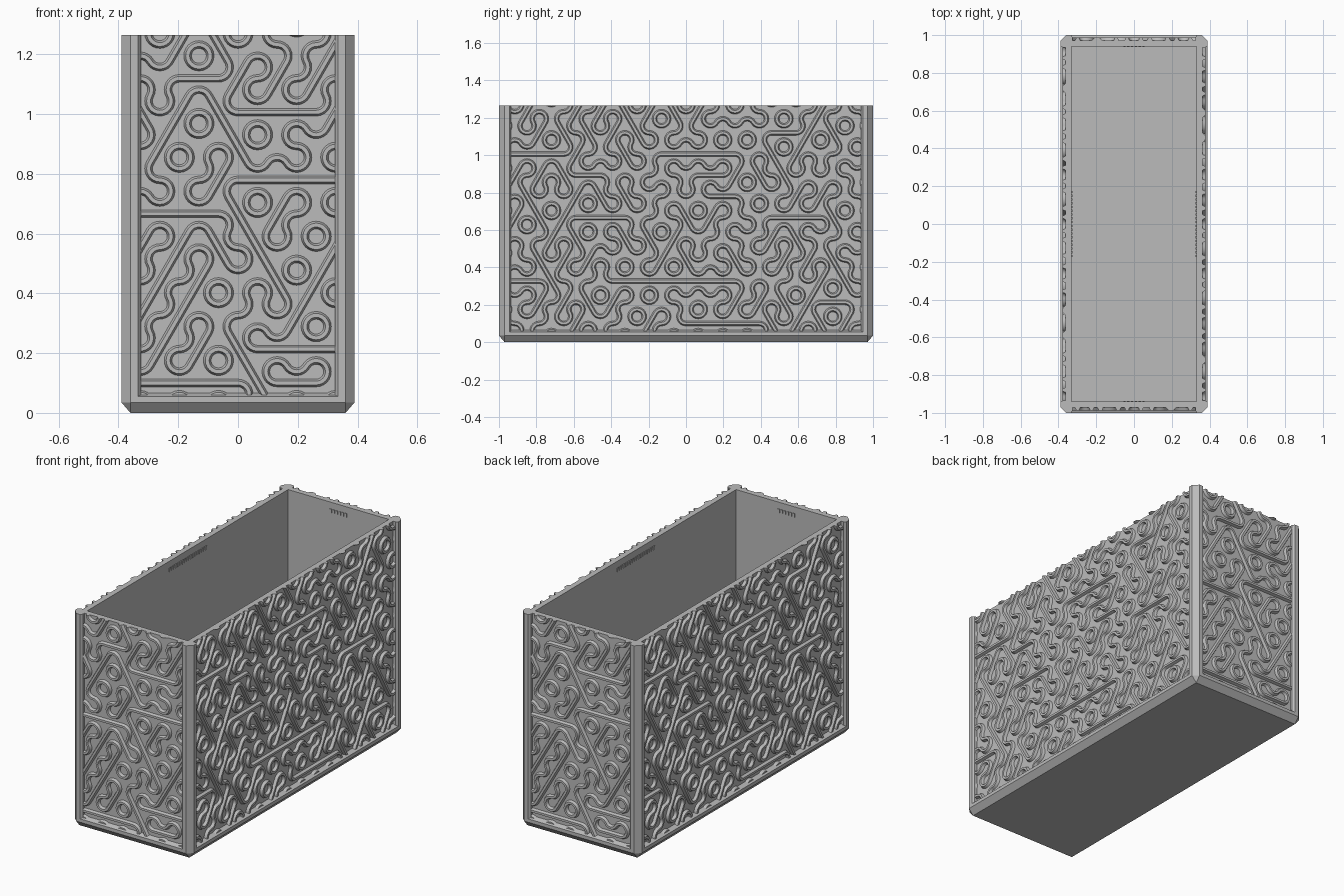
import bpy, bmesh, math, random
from mathutils import Vector, Matrix

random.seed(4)
if "Cube" in bpy.data.objects:
    bpy.data.objects.remove(bpy.data.objects["Cube"])

TOP = 1.265                      # rim height
PX, PY = 0.362, 0.972            # outer faces of the recessed panels
IX, IY = 0.33, 0.94              # inner faces of the walls
SIDE = 0.0755                    # hexagon side of the maze relief
WIDE, ROW = SIDE * math.sqrt(3), SIDE * 1.5
FIRST_ROW = 0.1

grey = bpy.data.materials.new("warm_grey")
grey.use_nodes = True
colour = (0.5, 0.5, 0.5, 1)
grey.diffuse_color = colour
grey.node_tree.nodes["Principled BSDF"].inputs["Base Color"].default_value = colour


def finish(bm, name, smooth=False):
    bmesh.ops.recalc_face_normals(bm, faces=bm.faces[:])
    mesh = bpy.data.meshes.new(name)
    bm.to_mesh(mesh)
    bm.free()
    mesh.materials.append(grey)
    obj = bpy.data.objects.new(name, mesh)
    bpy.context.collection.objects.link(obj)
    if smooth:
        bpy.ops.object.select_all(action='DESELECT')
        obj.select_set(True)
        bpy.context.view_layer.objects.active = obj
        bpy.ops.object.shade_smooth_by_angle(angle=math.radians(30))
    return obj


def ring(bm, hx, hy, cut, z):
    """Rectangle with cut corners, eight points."""
    pts = []
    for sx, sy in ((1, 1), (-1, 1), (-1, -1), (1, -1)):
        pair = [(sx * hx, sy * (hy - cut)), (sx * (hx - cut), sy * hy)]
        pts += pair if sx * sy > 0 else pair[::-1]
    return [bm.verts.new((x, y, z)) for x, y in pts]


# Open box: chamfered foot rail, recessed walls, cavity and floor
bm = bmesh.new()
rings = [ring(bm, *r) for r in (
    (0.36, 0.97, 0, 0), (0.39, 1, 0.03, 0.035), (0.39, 1, 0.03, 0.055),
    (PX, PY, 0, 0.066), (PX, PY, 0, TOP), (IX, IY, 0, TOP), (IX, IY, 0, 0.04))]
for low, high in zip(rings, rings[1:]):
    for i in range(8):
        j = (i + 1) % 8
        bm.faces.new((low[i], low[j], high[j], high[i]))
bm.faces.new(rings[0])
bm.faces.new(rings[-1])
bmesh.ops.remove_doubles(bm, verts=bm.verts[:], dist=0.0001)
bmesh.ops.dissolve_degenerate(bm, edges=bm.edges[:], dist=0.0001)
finish(bm, "box_body")

# Corner posts with chamfered outer edge and bevelled inner edges
POST = ((IX, IY), (0.36, 0.935), (0.378, 0.935), (0.39, 0.945),
        (0.39, 0.97), (0.36, 1), (0.335, 1), (0.325, 0.988), (0.325, 0.97))
for end, sy in (("front", -1), ("back", 1)):
    for hand, sx in (("left", 1), ("right", -1)):
        bm = bmesh.new()
        face = bm.faces.new([bm.verts.new((sx * x, sy * y, 0.035)) for x, y in POST])
        grown = bmesh.ops.extrude_face_region(bm, geom=[face])["geom"]
        bmesh.ops.translate(bm, vec=(0, 0, TOP - 0.035),
                            verts=[g for g in grown if isinstance(g, bmesh.types.BMVert)])
        finish(bm, f"{end}_{hand}_post")

# Maze tiles: angles of the corner arcs, and the angle of a straight bar
TILES = {"H": ((90, 270), 0), "R": ((150, 330), 60), "F": ((30, 210), 120),
         "A": ((90, 210, 330), None), "V": ((30, 150, 270), None)}
PROFILE = ((-0.0145, -0.004), (-0.0065, 0.016), (0.0065, 0.016), (0.0145, -0.004))

# Rows from the bottom up; a dot is any tile without a level bar
SHORT_ROWS = ("HHHFHV", "RRFHH", "RRAVRA", "RRAFR", "RRFFVR", "HHFRV",
              "VARHHH", "RAFVA", "FRFHHR", "AHRRR", "VRFVAR")
LONG_ROWS = ("..V.A.R.HHH..FR.", "A.RFRV.A.R.FRHA", "HH.AVHHHHHA.VRF.",
             "V.R.A.RFV.AR.F.", ".AR.VF.RAV.RF.V.", "RF.HH.VFR.AHH.V",
             "A.VR.FA.VHA.R.V.", ".RFH.AV.HRF.V.A", "HHHR.FAHHH.FRA.V",
             ".RF.R.AV.A.HRFV", "V.A.RFRF.V.A.R.F")


def direction(deg):
    return Vector((math.cos(math.radians(deg)), math.sin(math.radians(deg))))


def sweep(bm, stations):
    """Join profile sections placed at (point, sideways direction)."""
    loops = []
    for p, side in stations:
        loops.append([bm.verts.new((*(p + side * o), h)) for o, h in PROFILE])
    for a, b in zip(loops, loops[1:]):
        for i in range(4):
            j = (i + 1) % 4
            bm.faces.new((a[i], a[j], b[j], b[i]))


def maze_relief(rows, half, place, name):
    bm = bmesh.new()
    for k, row in enumerate(rows):
        for i, kind in enumerate(row):
            centre = Vector(((i - (len(row) - 1) / 2) * WIDE, FIRST_ROW + k * ROW))
            arcs, bar = TILES[random.choice("RFAV") if kind == "." else kind]
            for a in arcs:
                hub = centre + direction(a) * SIDE
                turns = [direction(a + 120 + 15 * n) for n in range(9)]
                sweep(bm, [(hub + d * SIDE / 2, d) for d in turns])
            if bar is not None:
                reach, side = direction(bar) * WIDE / 2, direction(bar + 90)
                sweep(bm, [(centre - reach, side), (centre + reach, side)])
    bmesh.ops.remove_doubles(bm, verts=bm.verts[:], dist=0.0005)
    # Trim to the panel and close the cut ends
    for co, no in (((half, 0, 0), (1, 0, 0)), ((-half, 0, 0), (-1, 0, 0)),
                   ((0, TOP, 0), (0, 1, 0)), ((0, 0.06, 0), (0, -1, 0))):
        bmesh.ops.bisect_plane(bm, geom=bm.verts[:] + bm.edges[:] + bm.faces[:],
                               plane_co=co, plane_no=no, clear_outer=True)
    bmesh.ops.holes_fill(bm, edges=[e for e in bm.edges if e.is_boundary], sides=0)
    bm.transform(place)
    return finish(bm, name, True)


def facing(turn, distance):
    """Stand a flat relief up on the wall reached by turning about z."""
    return (Matrix.Rotation(math.radians(turn), 4, 'Z')
            @ Matrix.Translation((0, -distance, 0))
            @ Matrix.Rotation(math.radians(90), 4, 'X'))


def half_turn_copy(obj, name):
    twin = obj.copy()
    twin.name = name
    twin.rotation_euler.z = math.pi
    bpy.context.collection.objects.link(twin)


front = maze_relief(SHORT_ROWS, 0.327, facing(0, PY), "front_relief")
half_turn_copy(front, "back_relief")
left = maze_relief(LONG_ROWS, 0.936, facing(90, PX), "left_relief")
half_turn_copy(left, "right_relief")


# Rows of tiny ribs just below the rim, inside each wall
def rib_row(length, turn, distance, name):
    bm = bmesh.new()
    count = round(length / 0.02)
    for i in range(count):
        u = (i - (count - 1) / 2) * 0.02
        bmesh.ops.create_cube(bm, size=1, matrix=Matrix.Translation((u, 1.215, 0))
                              @ Matrix.Diagonal((0.012, 0.022, 0.008, 1)))
    bm.transform(facing(turn, distance))
    return finish(bm, name)


half_turn_copy(rib_row(0.13, 0, IY, "front_inner_ribs"), "back_inner_ribs")
half_turn_copy(rib_row(0.37, 90, IX, "left_inner_ribs"), "right_inner_ribs")
